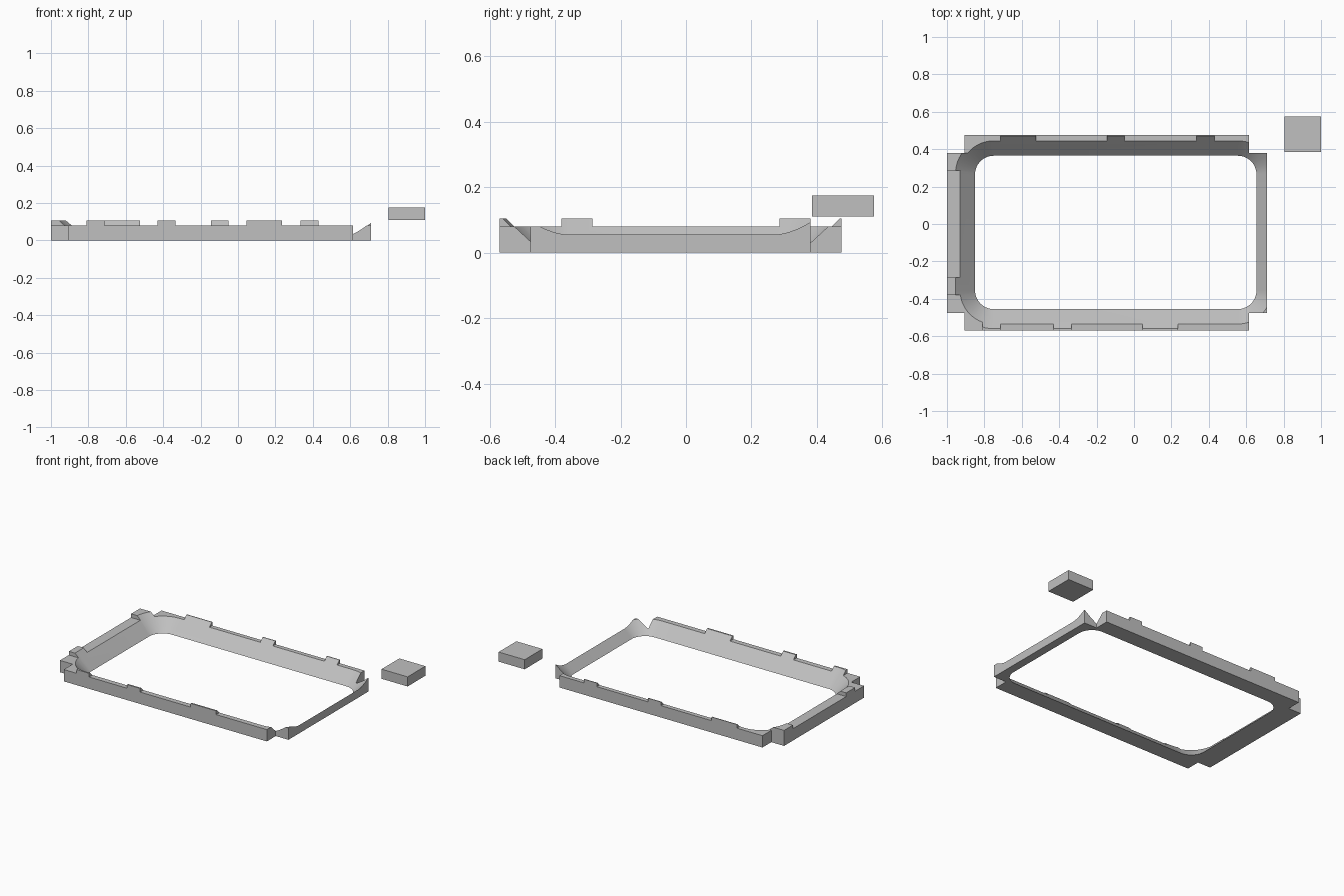
import bpy, bmesh, math

cube = bpy.data.objects.get("Cube")
if cube:
    bpy.data.objects.remove(cube, do_unlink=True)

grey = bpy.data.materials.new("light_grey")
grey.use_nodes = True
colour = (0.53, 0.53, 0.53, 1)
grey.diffuse_color = colour
grey.node_tree.nodes["Principled BSDF"].inputs["Base Color"].default_value = colour


def loft(name, bottom, top, z0, z1):
    """Closed solid between two outlines with equal point counts."""
    bm = bmesh.new()
    low = [bm.verts.new((x, y, z0)) for x, y in bottom]
    high = [bm.verts.new((x, y, z1)) for x, y in top]
    bm.faces.new(low[::-1])
    bm.faces.new(high)
    n = len(low)
    for i in range(n):
        j = (i + 1) % n
        bm.faces.new((low[i], low[j], high[j], high[i]))
    bmesh.ops.recalc_face_normals(bm, faces=bm.faces)
    mesh = bpy.data.meshes.new(name)
    bm.to_mesh(mesh)
    bm.free()
    mesh.materials.append(grey)
    obj = bpy.data.objects.new(name, mesh)
    bpy.context.collection.objects.link(obj)
    return obj


def box(name, x0, x1, y0, y1, z0, z1):
    outline = [(x0, y0), (x1, y0), (x1, y1), (x0, y1)]
    return loft(name, outline, outline, z0, z1)


def rounded(radius, steps=14):
    """Rounded rectangle around fixed corner centres."""
    centres = [(0.555, 0.265), (-0.75, 0.265), (-0.75, -0.355), (0.555, -0.355)]
    points = []
    for k, (cx, cy) in enumerate(centres):
        for s in range(steps + 1):
            a = math.pi / 2 * (k + s / steps)
            points.append((cx + radius * math.cos(a), cy + radius * math.sin(a)))
    return points


def cut(target, cutter):
    cutter.hide_render = True
    mod = target.modifiers.new("cut", 'BOOLEAN')
    mod.operation = 'DIFFERENCE'
    mod.solver = 'EXACT'
    mod.object = cutter
    bpy.ops.object.select_all(action='DESELECT')
    bpy.context.view_layer.objects.active = target
    target.select_set(True)
    bpy.ops.object.modifier_apply(modifier=mod.name)
    bpy.data.objects.remove(cutter, do_unlink=True)


# Frame blank with square notches at the four corners
X0, X1, Y0, Y1 = -1.0, 0.71, -0.57, 0.475
x0, x1, y0, y1 = -0.905, 0.615, -0.475, 0.38
outline = [(x0, Y0), (x1, Y0), (x1, y0), (X1, y0), (X1, y1), (x1, y1),
           (x1, Y1), (x0, Y1), (x0, y1), (X0, y1), (X0, y0), (x0, y0)]
frame = loft("frame", outline, outline, 0, 0.105)

# Lowered rim between the raised tabs
LOW, HIGH = 0.08, 0.15
for a, b in [(-0.95, -0.81), (-0.715, -0.43), (-0.335, 0.045), (0.235, 0.65)]:
    cut(frame, box("front_gap", a, b, -0.65, -0.42, LOW, HIGH))
for a, b in [(-0.95, -0.715), (-0.525, -0.145), (-0.05, 0.335), (0.43, 0.65)]:
    cut(frame, box("back_gap", a, b, y1, 0.55, LOW, HIGH))
for a, b in [(-0.5, -0.38), (-0.285, 0.285)]:
    cut(frame, box("left_gap", -1.1, -0.82, a, b, LOW, HIGH))
cut(frame, box("right_gap", 0.56, 0.8, -0.5, 0.285, LOW, HIGH))

# Opening that widens upwards at 45 degrees
cut(frame, loft("opening", rounded(0.08), rounded(0.25), -0.02, 0.15))

# Loose block beside the frame
block = box("loose_block", 0.805, 1.0, 0.385, 0.575, 0.11, 0.175)

# Smooth rounded corners, sharp edges elsewhere
bpy.ops.object.select_all(action='DESELECT')
for obj in (frame, block):
    obj.select_set(True)
bpy.context.view_layer.objects.active = frame
bpy.ops.object.shade_smooth_by_angle(angle=math.radians(25))
